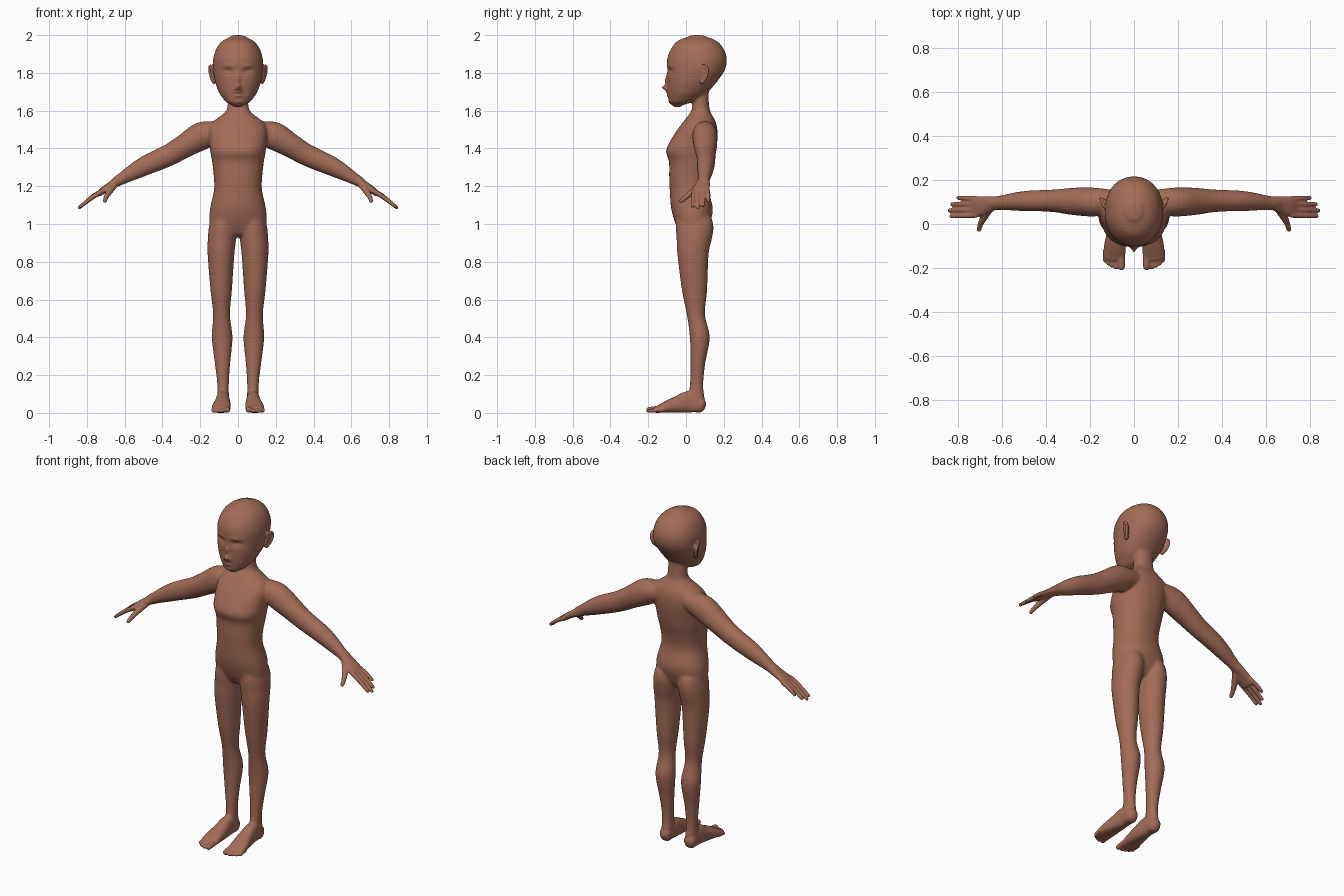
import bpy, bmesh, math
from mathutils import Vector

bm = bmesh.new()


def spline(pts, steps):
    """Catmull-Rom through tuples of any length."""
    P = [pts[0]] + list(pts) + [pts[-1]]
    out = []
    for i in range(1, len(P) - 2):
        for k in range(steps):
            t = k / steps
            out.append([0.5 * (2 * b + (c - a) * t + (2 * a - 5 * b + 4 * c - d) * t * t
                               + (3 * b - a - 3 * c + d) * t ** 3)
                        for a, b, c, d in zip(P[i - 1], P[i], P[i + 1], P[i + 2])])
    out.append(list(pts[-1]))
    return out


def loft(pts, up=None, n=32, steps=6, power=2.0, bulge=None):
    """Round-ended tube through (x, y, z, ra, rb); up=None keeps level sections."""
    S = spline(pts, steps)
    C = [Vector(s[:3]) for s in S]
    rings = []
    for i, s in enumerate(S):
        if up is None:
            t, A, B = Vector((0, 0, 1 if C[-1].z > C[0].z else -1)), Vector((1, 0, 0)), Vector((0, 1, 0))
        else:
            t = (C[min(i + 1, len(C) - 1)] - C[max(i - 1, 0)]).normalized()
            A = t.cross(Vector(up)).normalized()
            B = A.cross(t)
        rings.append((C[i], t, A, B, s[3], s[4]))

    def cap(ring, sign):
        c, t, A, B, a, b = ring
        h = min(a, b) if bulge is None else bulge
        return [(c + t * sign * h * math.sin(q), t, A, B, a * math.cos(q), b * math.cos(q))
                for q in (0.4, 0.8, 1.15, 1.4)]

    rings = cap(rings[0], -1)[::-1] + rings + cap(rings[-1], 1)
    loops = []
    for c, t, A, B, a, b in rings:
        loop = []
        for k in range(n):
            u, v = math.cos(2 * math.pi * k / n), math.sin(2 * math.pi * k / n)
            u = math.copysign(abs(u) ** (2 / power), u)
            v = math.copysign(abs(v) ** (2 / power), v)
            loop.append(bm.verts.new(c + A * a * u + B * b * v))
        loops.append(loop)
    for p, q in zip(loops, loops[1:]):
        for k in range(n):
            bm.faces.new((p[k], p[(k + 1) % n], q[(k + 1) % n], q[k]))
    bm.faces.new(loops[0][::-1])
    bm.faces.new(loops[-1])
    return [v for loop in loops for v in loop]


def level(rows, cx=0):
    """(z, half width, front y, back y[, centre x]) -> loft points."""
    return [(r[4] if len(r) > 4 else cx, (r[2] + r[3]) / 2, r[0], r[1], (r[3] - r[2]) / 2) for r in rows]


# torso and neck
loft(level([(.96, .13, -.035, .105), (1.0, .15, -.055, .125), (1.08, .148, -.078, .142),
            (1.18, .127, -.086, .12), (1.25, .128, -.089, .126), (1.33, .137, -.09, .147),
            (1.385, .147, -.106, .157), (1.44, .152, -.083, .165), (1.50, .155, -.045, .166),
            (1.54, .135, -.015, .157), (1.57, .095, .008, .142), (1.605, .06, .03, .126),
            (1.66, .054, .036, .12), (1.72, .05, .04, .12)]), n=64, power=2.25, bulge=.03)

# head
head = loft(level([(1.628, .03, -.07, -.02), (1.645, .062, -.086, .035), (1.67, .083, -.093, .08),
                   (1.70, .102, -.096, .118), (1.755, .122, -.099, .165), (1.82, .132, -.099, .207),
                   (1.88, .130, -.098, .215), (1.935, .111, -.074, .194), (1.97, .08, -.042, .16),
                   (1.99, .042, .01, .11)]), n=128, steps=10, power=2.15, bulge=.01)

# face features: (x, z, x spread, z spread, push along y)
features = [(0, 1.722, .013, .014, -.032), (0, 1.76, .010, .026, -.014),
            (.017, 1.714, .008, .008, -.010), (.052, 1.806, .026, .015, .015),
            (.054, 1.802, .018, .009, -.008), (.054, 1.811, .022, .003, .006),
            (.050, 1.838, .032, .009, -.006), (0, 1.698, .022, .006, -.011),
            (0, 1.679, .018, .006, -.010), (0, 1.688, .026, .003, .006),
            (0, 1.642, .022, .012, -.006)]
for v in head:
    if v.co.y < .02:
        x, z = abs(v.co.x), v.co.z
        v.co.y += sum(p * math.exp(-((x - fx) / sx) ** 2 - ((z - fz) / sz) ** 2)
                      for fx, fz, sx, sz, p in features)

Z = (0, 0, 1)
for s in (-1, 1):
    def side(pts, **kw):
        return loft([(s * p[0],) + tuple(p[1:]) for p in pts], **kw)

    # ear: plate and rim
    side([(.125, .085, 1.755, .014, .008), (.135, .095, 1.79, .021, .008),
          (.14, .098, 1.822, .02, .008)], up=(1, 0, 0), n=20)
    side([(.128, .074, 1.815, .007, .007), (.141, .085, 1.836, .007, .007),
          (.149, .104, 1.835, .007, .007), (.15, .116, 1.81, .007, .007),
          (.143, .107, 1.775, .007, .007), (.128, .085, 1.748, .009, .009)], up=(1, .2, 0), n=14)

    # arm
    side([(.11, .10, 1.49, .058, .055), (.19, .10, 1.467, .066, .074), (.28, .103, 1.415, .062, .064),
          (.35, .105, 1.373, .053, .059), (.42, .106, 1.34, .049, .056), (.48, .105, 1.314, .047, .053),
          (.54, .102, 1.283, .042, .046), (.60, .097, 1.249, .034, .035),
          (.645, .094, 1.222, .031, .027)], up=Z)

    # palm
    side([(.63, .095, 1.231, .031, .027), (.67, .088, 1.206, .039, .021), (.71, .08, 1.18, .046, .018),
          (.738, .078, 1.158, .048, .014)], up=Z, power=2.4, bulge=.008)
    # fingers, then thumb
    for y0, y1, tip in ((.116, .119, .80), (.091, .09, .828), (.065, .062, .84), (.04, .035, .832)):
        zt = 1.087 + (.84 - tip) * .9
        side([(.72, y0, 1.174, .0125, .013), ((.725 + tip) / 2, (y0 + y1) / 2, (1.178 + zt) / 2, .012, .012),
              (tip, y1, zt, .0095, .0095)], up=Z, n=14)
    side([(.655, .075, 1.208, .02, .019), (.683, .03, 1.168, .017, .016), (.698, .0, 1.142, .013, .013),
          (.705, -.025, 1.122, .011, .011)], up=Z, n=16)

    # leg
    loft(level([(z, w, f, b, s * c) for z, w, f, b, c in (
        (1.03, .066, -.05, .138, .078), (.98, .074, -.054, .146, .081), (.92, .075, -.05, .137, .085),
        (.84, .071, -.046, .12, .09), (.65, .057, -.022, .112, .089), (.52, .045, .004, .101, .087),
        (.40, .055, .02, .126, .084), (.26, .041, .023, .102, .082), (.15, .031, .02, .092, .079),
        (.06, .032, .01, .10, .079))]), n=40, bulge=.02)

    # foot
    side([(.08, .075, .04, .034, .04), (.08, .02, .058, .035, .058), (.082, -.04, .046, .042, .046),
          (.087, -.10, .032, .049, .032), (.09, -.145, .02, .05, .02)], up=Z, power=2.4, bulge=.03)
    # toes
    for x, tip, r in ((.057, -.195, .016), (.081, -.196, .011), (.099, -.189, .011),
                      (.116, -.179, .0105), (.131, -.165, .010)):
        side([(x, -.12, r + .006, r, r), (x, -.16, r + .004, r, r), (x, tip, r, r, r)], up=Z, n=14)

for v in bm.verts:
    v.co.z = max(v.co.z, 0)
bmesh.ops.recalc_face_normals(bm, faces=bm.faces)
mesh = bpy.data.meshes.new("body")
bm.to_mesh(mesh)
bm.free()
body = bpy.data.objects.new("body", mesh)
bpy.context.collection.objects.link(body)
bpy.context.view_layer.objects.active = body
body.select_set(True)

# fuse all parts into one skin
fuse = body.modifiers.new("fuse", 'REMESH')
fuse.mode = 'VOXEL'
fuse.voxel_size = .005
fuse.use_smooth_shade = True
bpy.ops.object.modifier_apply(modifier=fuse.name)

# blend the joints strongly, keep face, hands and feet crisp
joints = body.vertex_groups.new(name="joints")
ids = []
for v in body.data.vertices:
    x, y, z = abs(v.co.x), v.co.y, v.co.z
    if (x < .64 and .1 < z < 1.6) or (y > .03 and x < .09 and 1.5 < z < 1.74):
        ids.append(v.index)
joints.add(ids, 1.0, 'REPLACE')
blend = body.modifiers.new("blend", 'SMOOTH')
blend.vertex_group = "joints"
blend.factor, blend.iterations = .5, 30
soften = body.modifiers.new("soften", 'SMOOTH')
soften.factor, soften.iterations = .5, 3

skin = bpy.data.materials.new("brown skin")
skin.diffuse_color = (.37, .15, .095, 1)
body.data.materials.clear()
body.data.materials.append(skin)
for p in body.data.polygons:
    p.material_index = 0
    p.use_smooth = True
